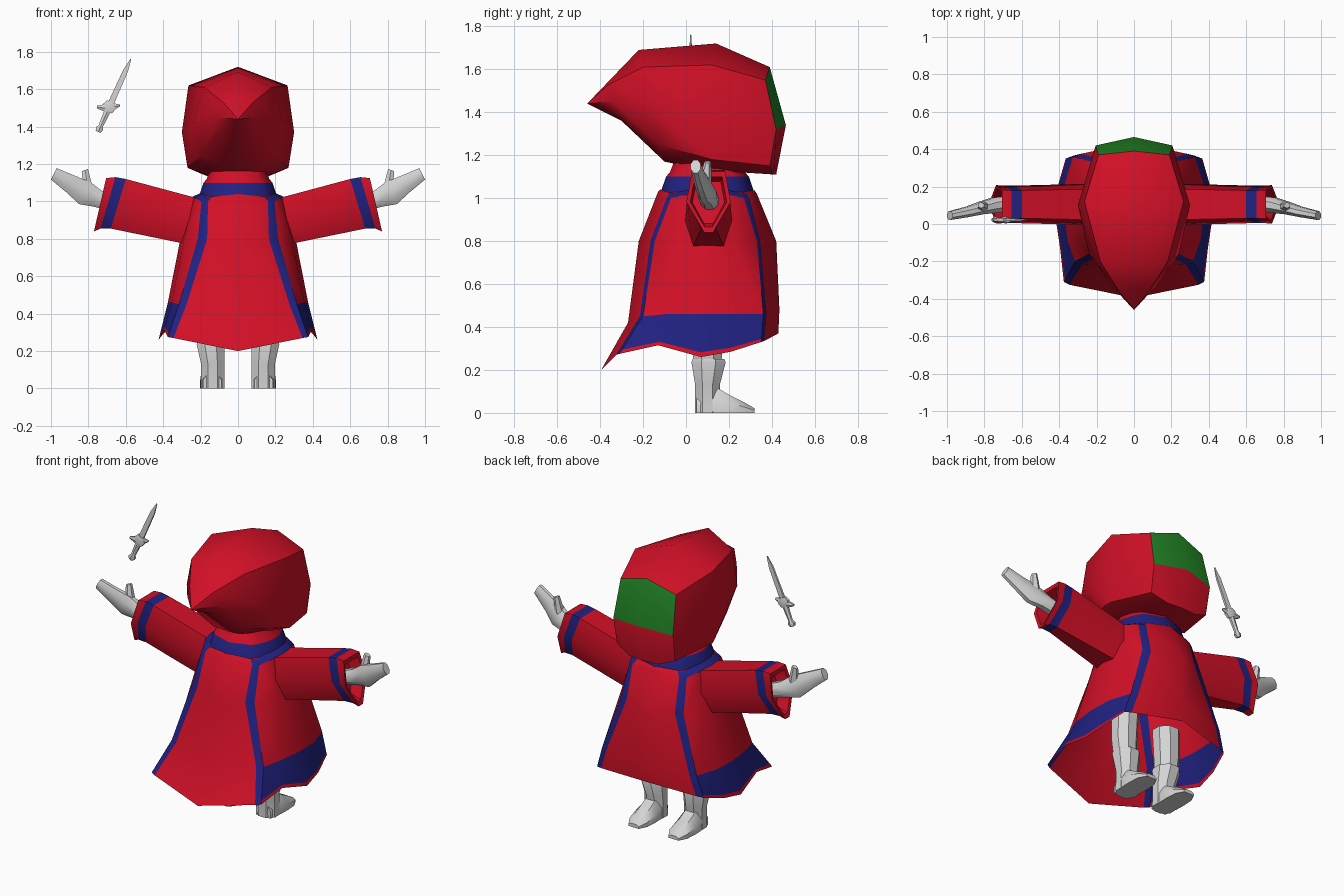
import bpy, bmesh, math
from mathutils import Vector as V

def material(name, rgb):
    m = bpy.data.materials.new(name)
    m.diffuse_color = (*rgb, 1)
    return m

RED = material("red cloth", (0.64, 0.005, 0.02))
BLUE = material("blue trim", (0.015, 0.015, 0.22))
GREEN = material("green face", (0.017, 0.24, 0.02))
GREY = material("light grey", (0.66, 0.66, 0.66))

def finish(name, bm, mats, mirror=True, angle=40):
    bmesh.ops.remove_doubles(bm, verts=bm.verts, dist=0.0005)
    bmesh.ops.recalc_face_normals(bm, faces=bm.faces)
    me = bpy.data.meshes.new(name)
    bm.to_mesh(me)
    bm.free()
    for m in mats:
        me.materials.append(m)
    me.shade_smooth()
    me.set_sharp_from_angle(angle=math.radians(angle))
    ob = bpy.data.objects.new(name, me)
    bpy.context.collection.objects.link(ob)
    if mirror:
        mod = ob.modifiers.new("mirror", 'MIRROR')
        mod.merge_threshold = 0.001
    return ob

def loft(bm, rings, closed=True, caps=True, paint=lambda r, c: 0):
    """Skin a list of equal-length point rings; paint(row, column) picks the colour."""
    vs = [[bm.verts.new(p) for p in ring] for ring in rings]
    n = len(rings[0])
    for r in range(len(vs) - 1):
        for c in range(n if closed else n - 1):
            d = (c + 1) % n
            f = bm.faces.new((vs[r][c], vs[r][d], vs[r + 1][d], vs[r + 1][c]))
            f.material_index = paint(r, c)
    if caps:
        bm.faces.new(vs[0])
        bm.faces.new(vs[-1])
    return vs

def tube(bm, sections, n=8):
    """Sections are (centre, half axis u, half axis v)."""
    rings = []
    for c, u, v in sections:
        a = [math.tau * (i + 0.5) / n for i in range(n)]
        rings.append([V(c) + V(u) * math.cos(t) + V(v) * math.sin(t) for t in a])
    loft(bm, rings)

# Hood: half rings from the rear point to the face, closed around a face centre
bm = bmesh.new()
hood = [
    [(0, -0.46, 1.44)] * 6,
    [(0, -0.35, 1.555), (0.08, -0.36, 1.53), (0.11, -0.34, 1.45),
     (0.08, -0.31, 1.39), (0.04, -0.30, 1.365), (0, -0.30, 1.36)],
    [(0, -0.22, 1.69), (0.18, -0.20, 1.61), (0.24, -0.16, 1.42),
     (0.19, -0.13, 1.25), (0.09, -0.11, 1.18), (0, -0.10, 1.17)],
    [(0, 0.14, 1.72), (0.265, 0.12, 1.62), (0.30, 0.10, 1.37),
     (0.27, 0.12, 1.18), (0.13, 0.10, 1.13), (0, 0.10, 1.13)],
    [(0, 0.39, 1.61), (0.19, 0.37, 1.55), (0.205, 0.42, 1.32),
     (0.20, 0.39, 1.15), (0.10, 0.41, 1.11), (0, 0.42, 1.11)],
]
vs = loft(bm, hood, closed=False, caps=False)
face = vs[-1]
centre = bm.verts.new((0, 0.465, 1.34))
bm.faces.new((face[0], face[1], face[2], centre)).material_index = 1
bm.faces.new((centre, face[2], face[3], face[4], face[5]))
bmesh.ops.dissolve_degenerate(bm, dist=0.0005, edges=bm.edges)
finish("hood", bm, [RED, GREEN])

# Robe: columns run rear centre, rear trim, side, front trim, front centre
def scaled(s, z, cy=0.10):
    base = [(0, -0.23), (0.15, -0.18), (0.18, -0.14), (0.21, -0.07), (0.22, 0),
            (0.21, 0.07), (0.18, 0.14), (0.15, 0.18), (0, 0.23)]
    return [(x * s, cy + y * s, z) for x, y in base]

collar_base = scaled(0.88, 1.035)
shoulder = [(0, -0.12, 1.04), (0.14, -0.075, 1.025), (0.165, -0.05, 1.025), (0.19, 0.02, 1.04),
            (0.20, 0.10, 1.045), (0.19, 0.18, 1.04), (0.165, 0.25, 1.025), (0.14, 0.28, 1.025),
            (0, 0.32, 1.035)]
yoke = [(0, -0.13, 1.03), (0.16, -0.09, 1.00), (0.195, -0.07, 1.00), (0.235, 0.02, 1.02),
        (0.245, 0.10, 1.025), (0.235, 0.18, 1.02), (0.195, 0.27, 1.00), (0.16, 0.295, 1.00),
        (0, 0.33, 1.02)]
chest = [(0, -0.22, 0.80), (0.165, -0.165, 0.80), (0.215, -0.145, 0.80), (0.29, -0.02, 0.79),
         (0.31, 0.10, 0.79), (0.29, 0.21, 0.79), (0.215, 0.33, 0.80), (0.165, 0.345, 0.80),
         (0, 0.42, 0.80)]
knee = [(0, -0.27, 0.42), (0.275, -0.215, 0.45), (0.315, -0.20, 0.45), (0.355, -0.09, 0.46),
        (0.375, 0.07, 0.46), (0.37, 0.22, 0.46), (0.325, 0.36, 0.46), (0.285, 0.375, 0.46),
        (0, 0.435, 0.48)]
hem = [(0, -0.395, 0.20), (0.345, -0.325, 0.27), (0.375, -0.31, 0.275), (0.395, -0.13, 0.315),
       (0.425, 0.07, 0.26), (0.405, 0.21, 0.285), (0.365, 0.35, 0.33), (0.325, 0.365, 0.335),
       (0, 0.43, 0.37)]
hem_top = [V(h).lerp(V(k), 0.11) for h, k in zip(hem, knee)]

def robe_paint(r, c):
    trim = r >= 1 and c in (1, 6)
    yoke_band = r == 1 and 1 <= c <= 6
    hem_band = r == 4 and 1 <= c <= 6
    return int(trim or yoke_band or hem_band)

bm = bmesh.new()
loft(bm, [collar_base, shoulder, yoke, chest, knee, hem_top, hem], False, False, robe_paint)
finish("robe", bm, [RED, BLUE])

# Collar band with the red neck above it
bm = bmesh.new()
loft(bm, [scaled(0.95, 1.025), scaled(0.84, 1.10), scaled(0.76, 1.12), scaled(0.66, 1.18)],
     False, False, lambda r, c: int(r == 0))
finish("collar", bm, [BLUE, RED][::-1])

# Sleeves: slanted six-sided rings, blue band near the cuff, recessed opening
def sleeve_ring(xt, zt, xb, zb, half, low, shrink=1.0):
    pts = []
    for y, t in ((-0.75, 0), (0.75, 0), (1, 0.5), (low, 1), (-low, 1), (-1, 0.5)):
        t = 0.5 + (t - 0.5) * shrink
        pts.append((xt + (xb - xt) * t, 0.105 + y * half * shrink, zt + (zb - zt) * t))
    return pts

bm = bmesh.new()
loft(bm, [
    sleeve_ring(0.19, 1.01, 0.29, 0.775, 0.11, 0.65),
    sleeve_ring(0.60, 1.12, 0.68, 0.855, 0.10, 0.35),
    sleeve_ring(0.655, 1.13, 0.735, 0.855, 0.10, 0.3),
    sleeve_ring(0.705, 1.125, 0.77, 0.84, 0.103, 0.2),
    sleeve_ring(0.70, 1.125, 0.765, 0.84, 0.103, 0.2, 0.82),
    sleeve_ring(0.62, 1.11, 0.69, 0.85, 0.10, 0.3, 0.75),
], paint=lambda r, c: int(r == 1))
finish("sleeve", bm, [RED, BLUE])

# Hands: flattened mitten with a raised thumb
bm = bmesh.new()
def palm(x, y, z, width, thick):
    return ((x, y, z), (-0.45 * width, 0, 0.89 * width), (0, thick, 0))
tube(bm, [palm(0.66, 0.11, 0.985, 0.045, 0.045), palm(0.75, 0.10, 1.015, 0.052, 0.045),
          palm(0.82, 0.085, 1.045, 0.072, 0.036), palm(0.89, 0.065, 1.09, 0.055, 0.03),
          palm(0.985, 0.045, 1.148, 0.037, 0.025)])
tube(bm, [((0.80, 0.09, 1.05), (0.035, 0, 0), (0, 0.03, 0)),
          ((0.81, 0.095, 1.12), (0.026, 0, 0.005), (0, 0.024, 0)),
          ((0.818, 0.10, 1.168), (0.018, 0, -0.006), (0, 0.016, 0))], 6)
finish("hand", bm, [GREY])

# Legs
def upright(x, y, z, rx, ry):
    return ((x, y, z), (rx, 0, 0), (0, ry, 0))
bm = bmesh.new()
tube(bm, [upright(0.15, 0.10, 0.21, 0.065, 0.07), upright(0.155, 0.10, 0.32, 0.075, 0.075),
          upright(0.15, 0.10, 0.50, 0.08, 0.08)])
finish("leg", bm, [GREY])

# Boots: shaft plus a wedge foot pointing to the face side
bm = bmesh.new()
tube(bm, [upright(0.135, 0.10, 0.0, 0.069, 0.062), upright(0.135, 0.10, 0.13, 0.067, 0.062),
          upright(0.147, 0.105, 0.235, 0.08, 0.086), upright(0.147, 0.105, 0.25, 0.076, 0.08)])
wedge = []
for y, w, h in ((0.05, 0.05, 0.08), (0.14, 0.063, 0.12), (0.20, 0.065, 0.085),
                (0.27, 0.06, 0.05), (0.318, 0.035, 0.022)):
    wedge.append([(0.137 + sx * w, y, z) for sx, z in
                  ((-1, 0), (1, 0), (1, h * 0.55), (0.5, h), (-0.5, h), (-1, h * 0.55))])
loft(bm, wedge)
finish("boot", bm, [GREY])

# Floating dagger: handle, guard and blade along one tilted axis
bm = bmesh.new()
axis, side = V((0.41, 0, 0.912)), V((0.912, 0, -0.41))
start = V((-0.748, 0.022, 1.372))
def slab(t, w, d):
    return (start + axis * t, side * w, V((0, d, 0)))
tube(bm, [slab(0, 0.016, 0.014), slab(0.018, 0.024, 0.018), slab(0.035, 0.014, 0.012),
          slab(0.075, 0.017, 0.013), slab(0.12, 0.019, 0.014)], 6)
tube(bm, [slab(0.12, 0.03, 0.016), slab(0.15, 0.042, 0.02), slab(0.175, 0.028, 0.014)], 6)
tube(bm, [((x, 0.022, z), (0, 0, h), (0, d, 0)) for x, z, h, d in
          ((-0.755, 1.505, 0.008, 0.008), (-0.715, 1.50, 0.022, 0.014),
           (-0.675, 1.505, 0.026, 0.014), (-0.632, 1.513, 0.006, 0.008))], 6)
tube(bm, [slab(0.15, 0.023, 0.010), slab(0.36, 0.019, 0.008), slab(0.426, 0.004, 0.003)], 4)
finish("dagger", bm, [GREY], mirror=False, angle=35)
